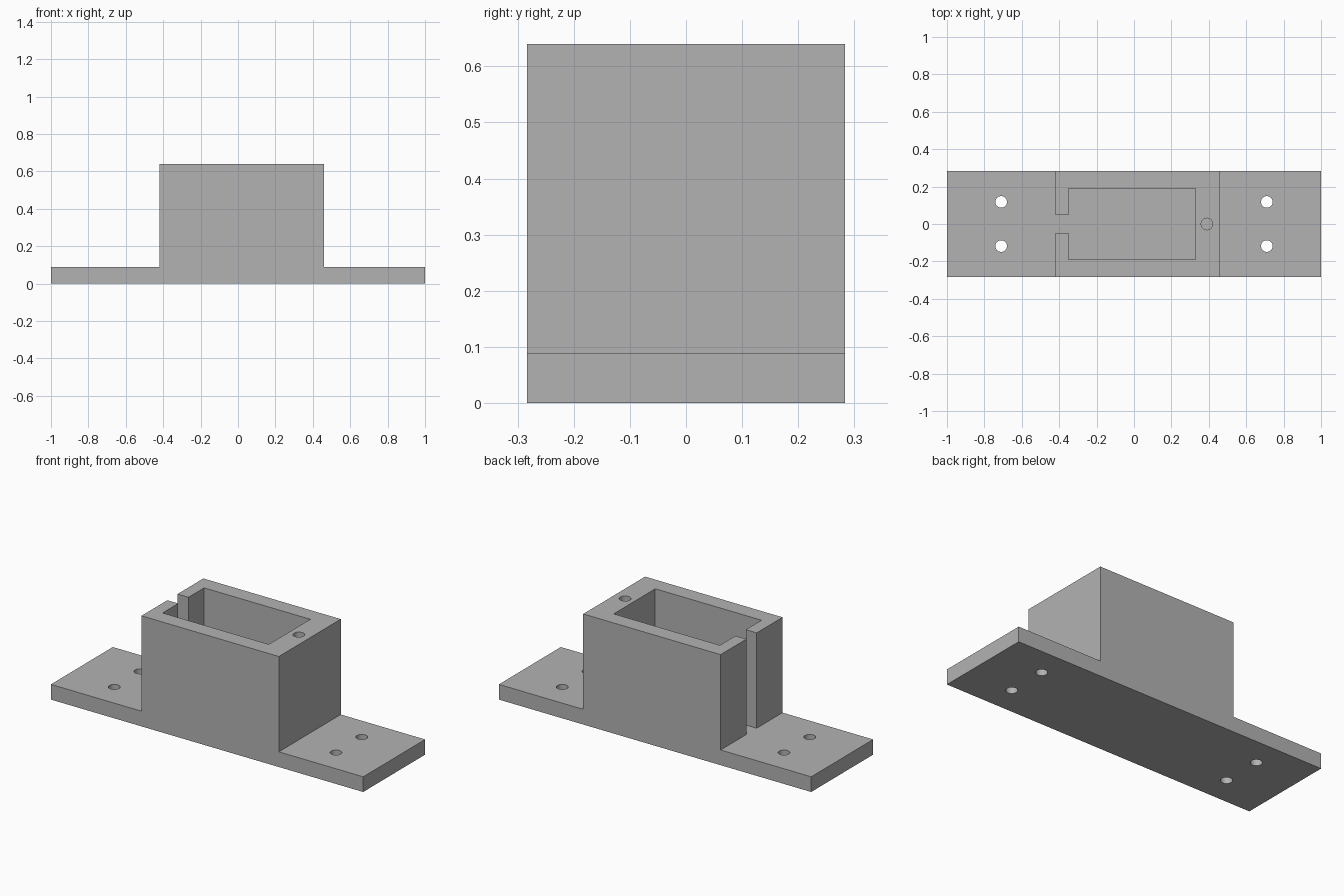
import bpy
import bmesh
from mathutils import Matrix, Vector

cube = bpy.data.objects.get("Cube")
if cube:
    bpy.data.objects.remove(cube, do_unlink=True)

HALF_Y = 0.283
PLATE_TOP, TOP = 0.088, 0.64
BOX_MIN, BOX_MAX = -0.42, 0.46
POCKET_MIN, POCKET_MAX = -0.35, 0.33
POCKET_HALF, SLOT_HALF = 0.19, 0.047
HOLE_R = 0.031

grey = bpy.data.materials.new("plain grey")
grey.use_nodes = True
colour = (0.45, 0.45, 0.45, 1)
grey.diffuse_color = colour
grey.node_tree.nodes["Principled BSDF"].inputs["Base Color"].default_value = colour


def make_object(name, bm):
    bmesh.ops.recalc_face_normals(bm, faces=bm.faces)
    mesh = bpy.data.meshes.new(name)
    bm.to_mesh(mesh)
    bm.free()
    mesh.materials.append(grey)
    obj = bpy.data.objects.new(name, mesh)
    bpy.context.collection.objects.link(obj)
    return obj


def prism(name, points, direction):
    bm = bmesh.new()
    face = bm.faces.new([bm.verts.new(p) for p in points])
    ext = bmesh.ops.extrude_face_region(bm, geom=[face], use_keep_orig=True)
    moved = [v for v in ext["geom"] if isinstance(v, bmesh.types.BMVert)]
    bmesh.ops.translate(bm, verts=moved, vec=Vector(direction))
    return make_object(name, bm)


def drill(name, x, y, z0, z1):
    bm = bmesh.new()
    bmesh.ops.create_cone(bm, cap_ends=True, segments=40, radius1=HOLE_R, radius2=HOLE_R,
                          depth=z1 - z0, matrix=Matrix.Translation((x, y, (z0 + z1) / 2)))
    return make_object(name, bm)


# Mounting plate and housing as one stepped side profile
side = [(-1, 0), (1, 0), (1, PLATE_TOP), (BOX_MAX, PLATE_TOP), (BOX_MAX, TOP),
        (BOX_MIN, TOP), (BOX_MIN, PLATE_TOP), (-1, PLATE_TOP)]
bracket = prism("mounting_bracket", [(x, -HALF_Y, z) for x, z in side], (0, 2 * HALF_Y, 0))

# Pocket with its cable slot through the end wall
slot_end = BOX_MIN - 0.1
half = [(slot_end, SLOT_HALF), (POCKET_MIN, SLOT_HALF),
        (POCKET_MIN, POCKET_HALF), (POCKET_MAX, POCKET_HALF)]
outline = half + [(x, -y) for x, y in reversed(half)]
cutters = [prism("pocket_cutter", [(x, y, PLATE_TOP) for x, y in outline], (0, 0, TOP))]

# Plate screw holes and the blind hole in the housing rim
for x in (-0.71, 0.71):
    for y in (-0.118, 0.118):
        cutters.append(drill("screw_hole_cutter", x, y, -0.1, PLATE_TOP + 0.1))
cutters.append(drill("rim_hole_cutter", 0.39, 0, TOP - 0.25, TOP + 0.1))

for cutter in cutters:
    cutter.hide_render = True
    mod = bracket.modifiers.new(cutter.name, "BOOLEAN")
    mod.operation = "DIFFERENCE"
    mod.solver = "EXACT"
    mod.object = cutter

# Bake the cuts and drop the cutters
bpy.context.view_layer.update()
evaluated = bracket.evaluated_get(bpy.context.evaluated_depsgraph_get())
cut_mesh = bpy.data.meshes.new_from_object(evaluated)
bracket.modifiers.clear()
bracket.data = cut_mesh
for cutter in cutters:
    bpy.data.objects.remove(cutter, do_unlink=True)

bpy.ops.object.select_all(action="DESELECT")
bracket.select_set(True)
bpy.context.view_layer.objects.active = bracket
bpy.ops.object.shade_smooth_by_angle()
